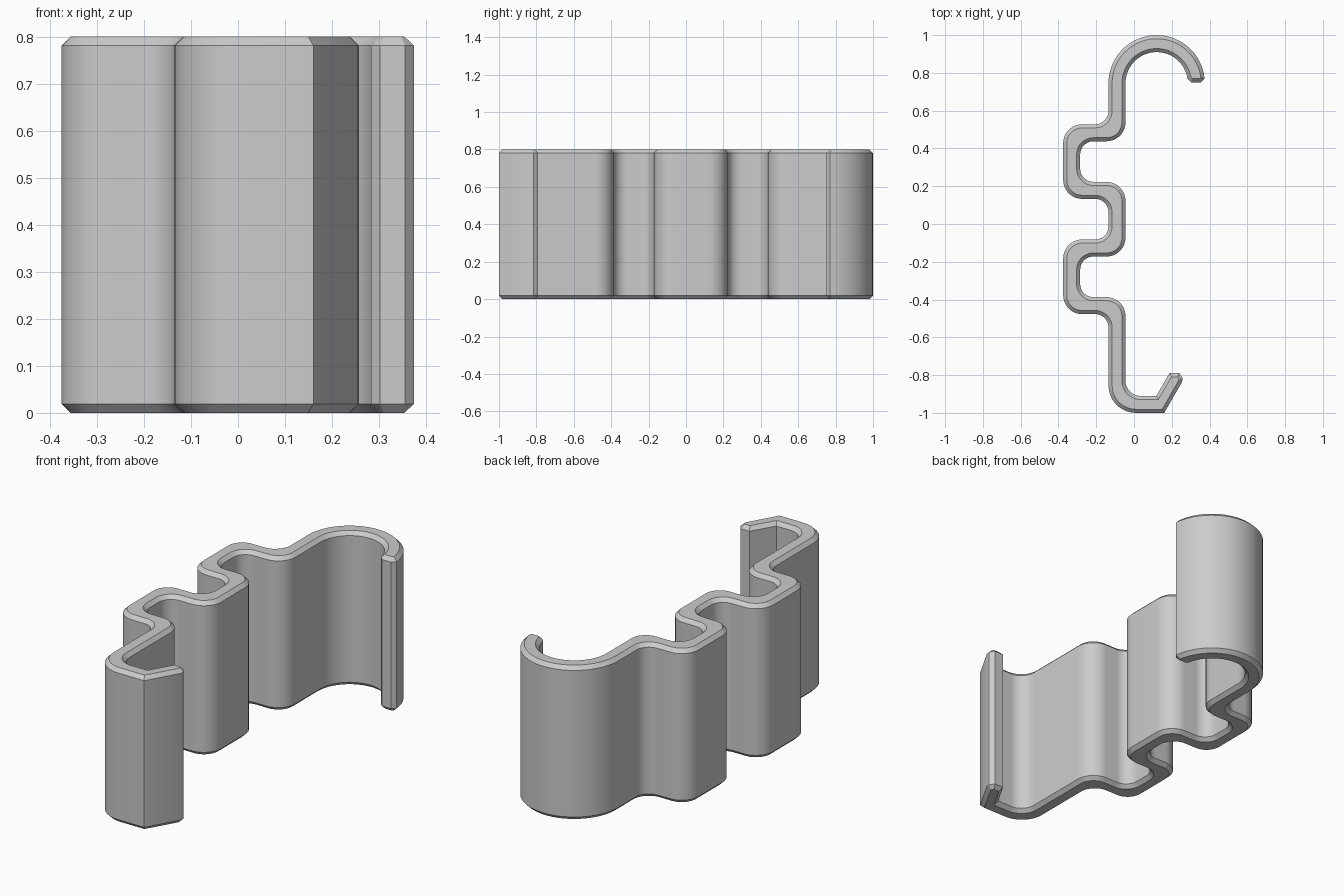
import bpy
import bmesh
import math
from mathutils import Vector

if "Cube" in bpy.data.objects:
    bpy.data.objects.remove(bpy.data.objects["Cube"], do_unlink=True)

HEIGHT, HALF, CHAMFER = 0.80, 0.045, 0.019
RIGHT, LEFT = -0.09, -0.33               # centre lines of the upright runs
JOGS = (-0.432, -0.127, 0.178, 0.483)    # centre lines of the cross runs
HOOK_X, HOOK_Y, HOOK_R = 0.12, 0.745, 0.21


def fillet(prev, corner, nxt, radius, steps=9):
    """Points of a round that replaces one corner."""
    a, c, b = Vector(prev), Vector(corner), Vector(nxt)
    u, v = (a - c).normalized(), (b - c).normalized()
    half = u.angle(v) / 2
    centre = c + (u + v).normalized() * radius / math.sin(half)
    t = radius / math.tan(half)
    start, end = c + u * t - centre, c + v * t - centre
    sweep = start.angle(end)
    return [centre + (start * math.sin((1 - k / steps) * sweep)
                      + end * math.sin(k / steps * sweep)) / math.sin(sweep)
            for k in range(steps + 1)]


def meander(side):
    """Corners of one wall of the winding strip, bottom to top."""
    h = side * HALF
    pts = []
    for i, y in enumerate(JOGS):
        xs, dy = ((RIGHT, LEFT), h) if i % 2 == 0 else ((LEFT, RIGHT), -h)
        pts += [(x + h, y + dy) for x in xs]
    # convex corners are rounder than concave ones
    convex = [0, 3, 4, 7] if side > 0 else [1, 2, 5, 6]
    return [(p, 0.10 if k in convex else 0.07) for k, p in enumerate(pts)]


def arc(radius, start, end, steps=28):
    """Part of the hook's round wall, in degrees."""
    out = []
    for k in range(steps + 1):
        a = math.radians(start + (end - start) * k / steps)
        out.append(((HOOK_X + radius * math.cos(a), HOOK_Y + radius * math.sin(a)), 0))
    return out


# Outline, counter-clockwise: foot, inner wall, hook, outer wall
corners = [((RIGHT - HALF, -1), 0.145), ((0.16, -1), 0)]
corners += [(p, 0) for p in ((0.255, -0.835), (0.257, -0.815), (0.24, -0.79),
                             (0.188, -0.79), (0.118, -0.91))]
corners += [((RIGHT + HALF, -0.91), 0.08)]
corners += meander(1)
corners += arc(HOOK_R - HALF, 180, 8.7)
corners += [((0.302, 0.75), 0), ((0.355, 0.75), 0)]
corners += arc(HOOK_R + HALF, 5.6, 180)
corners += reversed(meander(-1))

outline = []
for i, (p, r) in enumerate(corners):
    if r:
        outline += fillet(corners[i - 1][0], p, corners[(i + 1) % len(corners)][0], r)
    else:
        outline.append(Vector(p))

# Extrude the outline and chamfer both rims
bm = bmesh.new()
base = bm.faces.new([bm.verts.new((p.x, p.y, 0)) for p in outline])
grown = bmesh.ops.extrude_face_region(bm, geom=[base], use_keep_orig=True)
top = [g for g in grown["geom"] if isinstance(g, bmesh.types.BMVert)]
bmesh.ops.translate(bm, verts=top, vec=(0, 0, HEIGHT))
bmesh.ops.recalc_face_normals(bm, faces=bm.faces[:])
rims = [e for e in bm.edges if abs(e.verts[0].co.z - e.verts[1].co.z) < 1e-5]
bmesh.ops.bevel(bm, geom=rims, offset=CHAMFER, segments=1, profile=0.5,
                affect='EDGES', clamp_overlap=False)

mesh = bpy.data.meshes.new("hooked_strip")
bm.to_mesh(mesh)
bm.free()
strip = bpy.data.objects.new("hooked_strip", mesh)
bpy.context.collection.objects.link(strip)

# Plain grey
grey = bpy.data.materials.new("light_grey")
grey.use_nodes = True
colour = (0.6, 0.6, 0.6, 1)
grey.diffuse_color = colour
grey.node_tree.nodes["Principled BSDF"].inputs["Base Color"].default_value = colour
mesh.materials.append(grey)

bpy.ops.object.select_all(action='DESELECT')
strip.select_set(True)
bpy.context.view_layer.objects.active = strip
bpy.ops.object.shade_smooth_by_angle(angle=math.radians(25))
